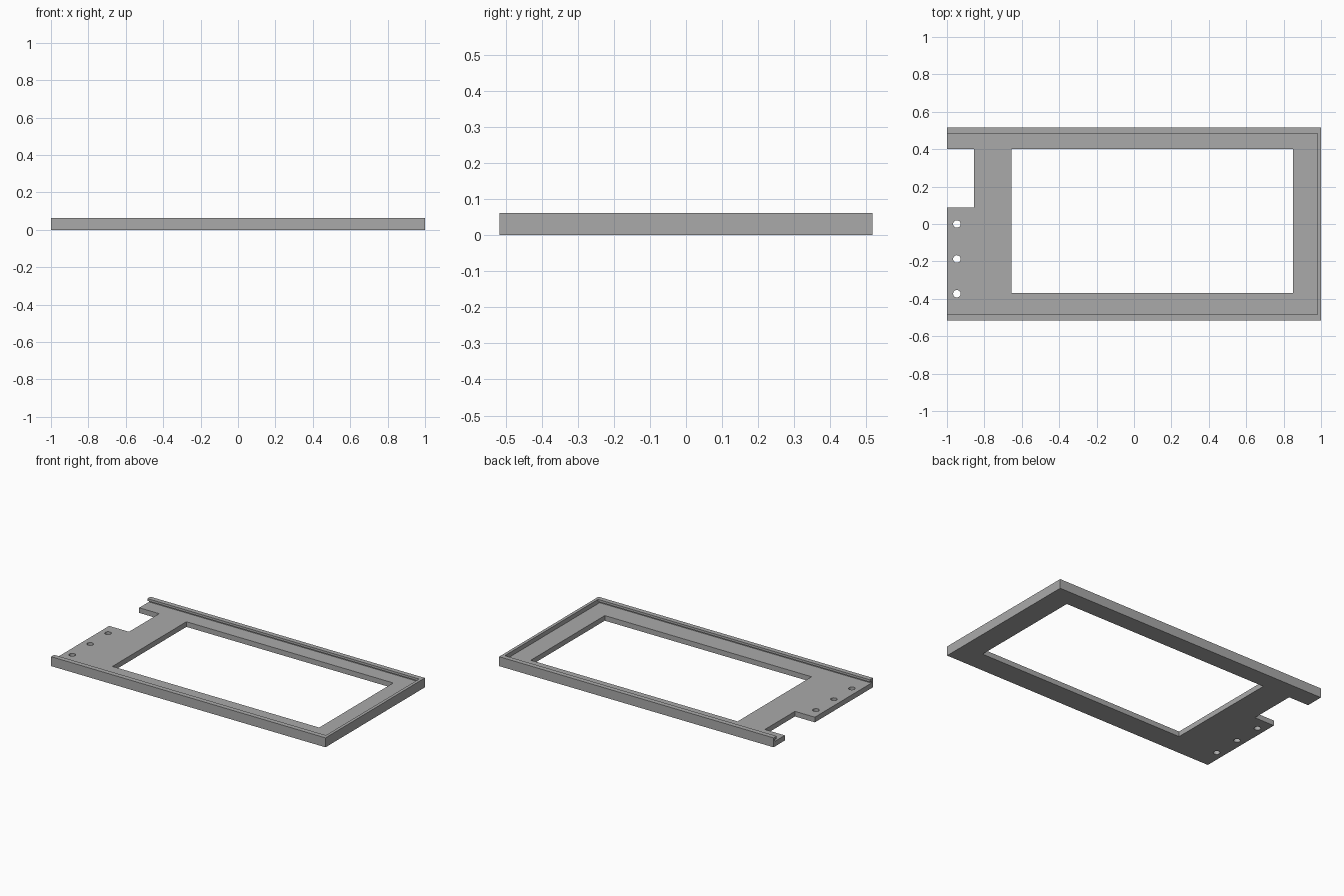
import bpy

if "Cube" in bpy.data.objects:
    bpy.data.objects.remove(bpy.data.objects["Cube"])

# Main sizes
HX, HY, H = 1.0, 0.517, 0.062      # half length, half width, full height
FLOOR, LIP_Z = 0.034, 0.047        # plate top, underside of the side lips
LIP_Y, SLOT_Y = 0.485, 0.501       # inner edge of lips, back wall of slots
STOP_X = 0.98                      # inner face of the end wall

grey = bpy.data.materials.new("plain grey")
grey.diffuse_color = (0.4, 0.4, 0.4, 1)
grey.use_nodes = True
grey.node_tree.nodes["Principled BSDF"].inputs["Base Color"].default_value = grey.diffuse_color


def box(name, x0, x1, y0, y1, z0, z1):
    bpy.ops.mesh.primitive_cube_add(
        size=1, location=((x0 + x1) / 2, (y0 + y1) / 2, (z0 + z1) / 2))
    ob = bpy.context.object
    ob.name = name
    ob.scale = (x1 - x0, y1 - y0, z1 - z0)
    bpy.ops.object.transform_apply(location=True, rotation=False, scale=True)
    return ob


def cut(target, cutter):
    mod = target.modifiers.new(cutter.name, 'BOOLEAN')
    mod.operation = 'DIFFERENCE'
    mod.solver = 'EXACT'
    mod.object = cutter
    bpy.context.view_layer.objects.active = target
    bpy.ops.object.modifier_apply(modifier=mod.name)
    bpy.data.objects.remove(cutter)


# Solid blank for the tray
frame = box("frame_tray", -HX, HX, -HY, HY, 0, H)
frame.data.materials.append(grey)

# Open recess between the lips, then the wider slot running under them
cut(frame, box("recess", -1.1, STOP_X, -LIP_Y, LIP_Y, FLOOR, 0.1))
cut(frame, box("side_slots", -1.1, STOP_X, -SLOT_Y, SLOT_Y, FLOOR, LIP_Z))

# Large window and the notch in the left end
cut(frame, box("window", -0.656, 0.851, -0.37, 0.40, -0.1, 0.2))
cut(frame, box("end_notch", -1.1, -0.855, 0.087, 0.40, -0.1, 0.2))

# Row of three screw holes
for y in (0.0, -0.187, -0.373):
    bpy.ops.mesh.primitive_cylinder_add(
        vertices=32, radius=0.02, depth=0.4, location=(-0.947, y, 0))
    bpy.context.object.name = "screw_hole"
    cut(frame, bpy.context.object)

# Smooth hole walls, crisp edges elsewhere
bpy.ops.object.select_all(action='DESELECT')
frame.select_set(True)
bpy.context.view_layer.objects.active = frame
bpy.ops.object.shade_smooth_by_angle()
